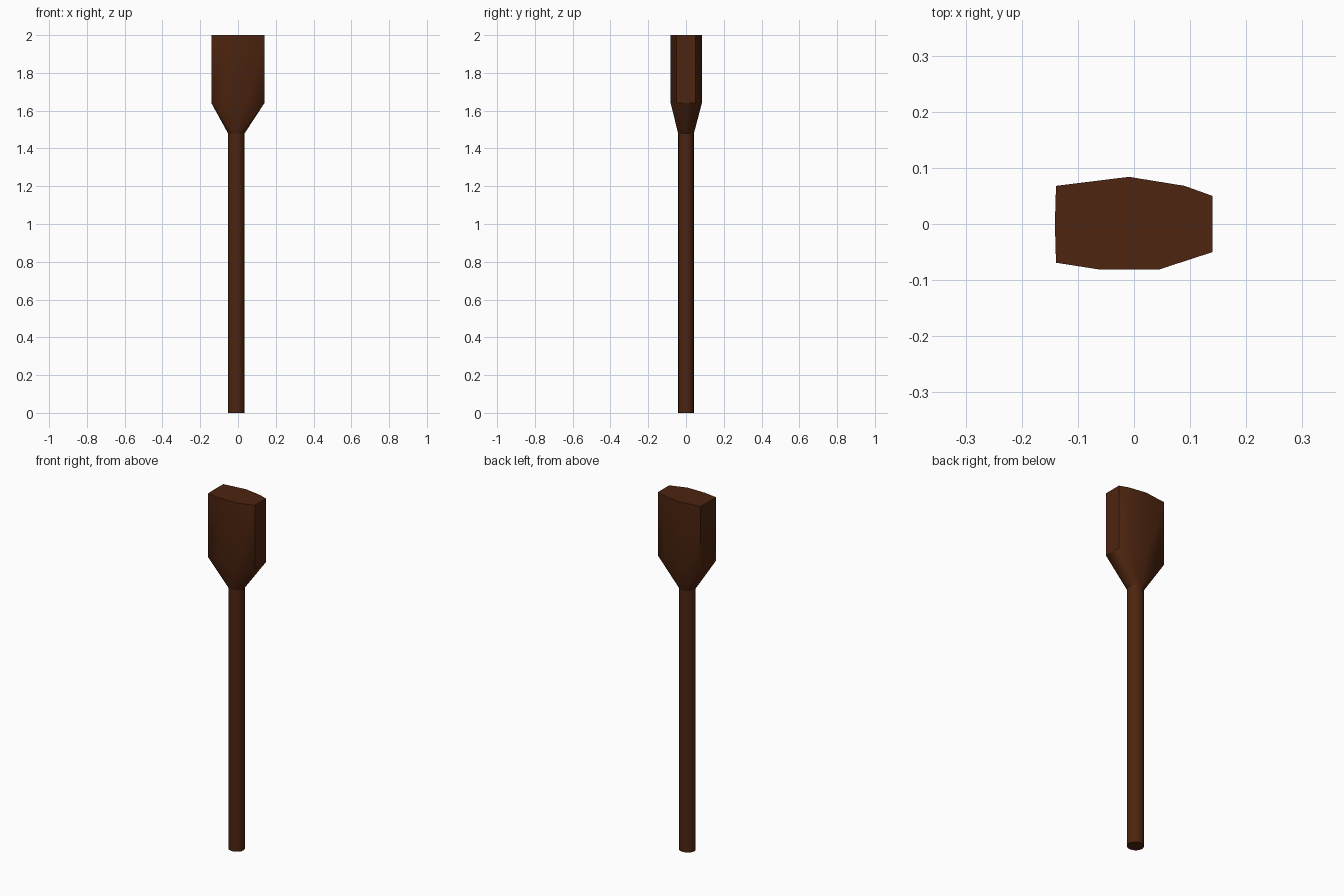
import bpy, bmesh, math

if "Cube" in bpy.data.objects:
    bpy.data.objects.remove(bpy.data.objects["Cube"])

wood = bpy.data.materials.new("dark_brown_wood")
wood.diffuse_color = (0.075, 0.018, 0.005, 1)
wood.use_nodes = True
wood.node_tree.nodes["Principled BSDF"].inputs["Base Color"].default_value = wood.diffuse_color

SHAFT_TOP, BLADE_BASE, TOP = 1.48, 1.64, 2.0
SIDES = 16
shaft_ring = [(-0.009 + 0.044 * math.cos(2 * math.pi * i / SIDES),
               0.042 * math.sin(2 * math.pi * i / SIDES)) for i in range(SIDES)]
blade_ring = [(0.14, -0.05), (0.14, 0.05), (0.09, 0.068), (-0.009, 0.084),
              (-0.139, 0.068), (-0.141, 0), (-0.139, -0.069), (-0.062, -0.081), (0.045, -0.081)]


def ring(bm, pts, z):
    return [bm.verts.new((x, y, z)) for x, y in pts]


def walls(bm, low, high):
    n = len(low)
    for i in range(n):
        j = (i + 1) % n
        bm.faces.new((low[i], low[j], high[j], high[i]))


def finish(bm, name):
    bmesh.ops.recalc_face_normals(bm, faces=bm.faces[:])
    me = bpy.data.meshes.new(name)
    bm.to_mesh(me)
    bm.free()
    me.materials.append(wood)
    ob = bpy.data.objects.new(name, me)
    bpy.context.collection.objects.link(ob)
    bpy.ops.object.select_all(action='DESELECT')
    ob.select_set(True)
    bpy.context.view_layer.objects.active = ob
    bpy.ops.object.shade_smooth_by_angle(angle=math.radians(30))


# Round shaft with a closed foot
bm = bmesh.new()
foot = ring(bm, shaft_ring, 0)
walls(bm, foot, ring(bm, shaft_ring, SHAFT_TOP))
bm.faces.new(foot[::-1])
finish(bm, "shaft")

# Blade: tapered neck as a hull between the two sections, then straight walls
bm = bmesh.new()
neck = ring(bm, shaft_ring, SHAFT_TOP)
base = ring(bm, blade_ring, BLADE_BASE)
bmesh.ops.convex_hull(bm, input=neck + base)
caps = [f for f in bm.faces
        if max(v.co.z for v in f.verts) - min(v.co.z for v in f.verts) < 1e-5]
bmesh.ops.delete(bm, geom=caps, context='FACES_ONLY')
loose = [e for e in bm.edges if not e.link_faces]
bmesh.ops.delete(bm, geom=loose, context='EDGES')
end = ring(bm, blade_ring, TOP)
walls(bm, base, end)
bm.faces.new(end)
finish(bm, "blade")
